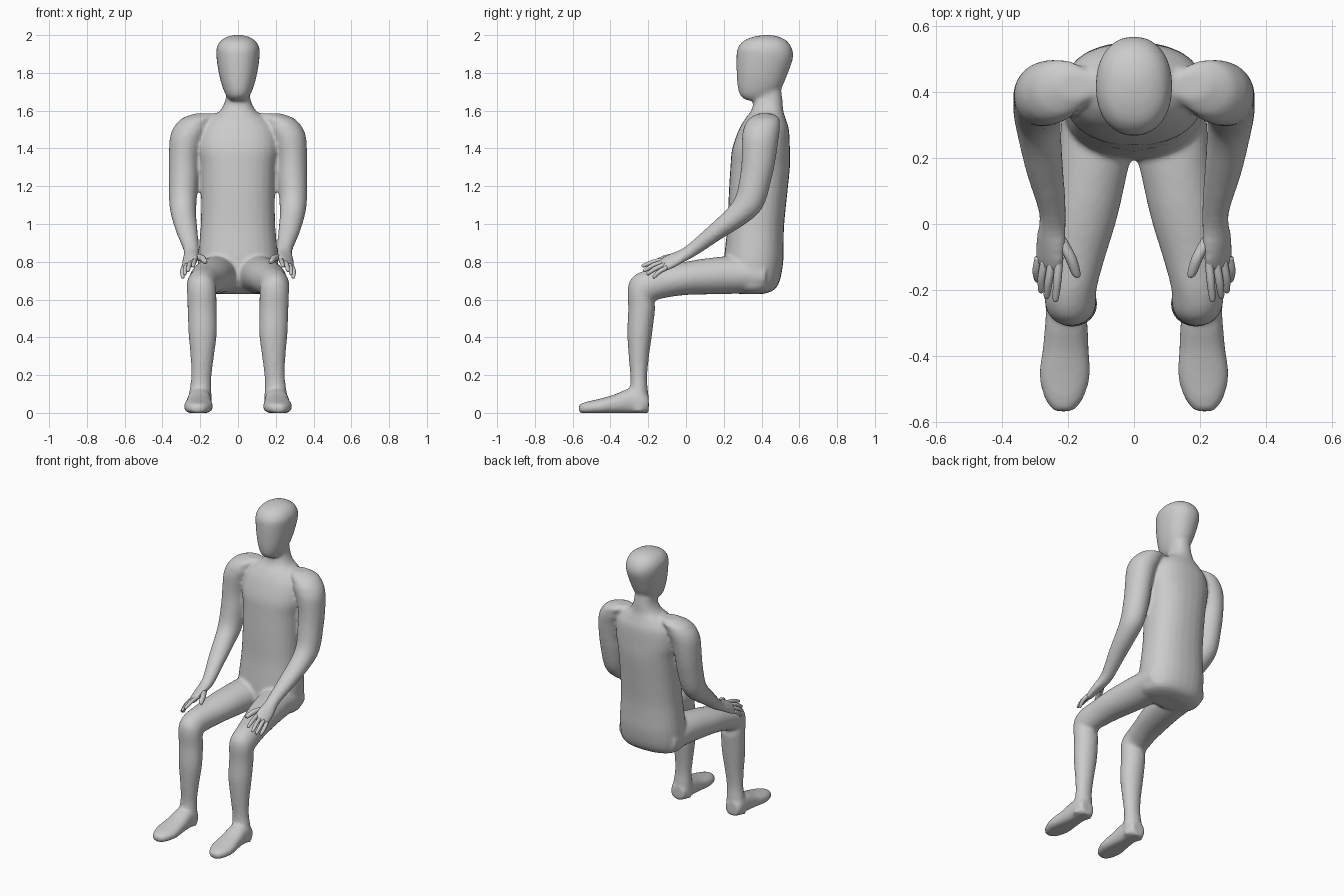
import bpy, bmesh, math
from mathutils import Vector


def spline(rows, steps):
    """Catmull-Rom through rows of section parameters."""
    out = []
    for i in range(len(rows) - 1):
        p0, p1 = rows[max(i - 1, 0)], rows[i]
        p2, p3 = rows[i + 1], rows[min(i + 2, len(rows) - 1)]
        for k in range(steps):
            t = k / steps
            out.append([0.5 * (2 * b + (c - a) * t + (2 * a - 5 * b + 4 * c - d) * t * t
                               + (3 * b - a - 3 * c + d) * t ** 3)
                        for a, b, c, d in zip(p0, p1, p2, p3)])
    out.append(list(rows[-1]))
    return out


def loft(bm, rows, side=1, power=2.0, sides=28, steps=4):
    """Closed tube; row = x, y, z, radius across, radius deep, pitch, roll."""
    rings = []
    for x, y, z, ru, rv, pitch, roll in spline(rows, steps):
        p, r = math.radians(pitch), math.radians(roll)
        u0, v0 = Vector((1, 0, 0)), Vector((0, math.cos(p), math.sin(p)))
        u = u0 * math.cos(r) + v0 * math.sin(r)
        v = v0 * math.cos(r) - u0 * math.sin(r)
        ring = []
        for k in range(sides):
            a = 2 * math.pi * k / sides
            c, s = math.cos(a), math.sin(a)
            co = (Vector((x, y, z))
                  + u * ru * math.copysign(abs(c) ** (2 / power), c)
                  + v * rv * math.copysign(abs(s) ** (2 / power), s))
            ring.append(bm.verts.new((co.x * side, co.y, max(co.z, 0.0))))
        rings.append(ring)
    for a, b in zip(rings, rings[1:]):
        for k in range(sides):
            n = (k + 1) % sides
            bm.faces.new((a[k], a[n], b[n], b[k]))
    bm.faces.new(rings[0])
    bm.faces.new(rings[-1])


def upright(profile):
    """z, front y, back y, half width -> horizontal sections."""
    return [(0, (f + b) / 2, z, w, (b - f) / 2, 0, 0) for z, f, b, w in profile]


def finish(bm, name):
    bmesh.ops.recalc_face_normals(bm, faces=bm.faces)
    mesh = bpy.data.meshes.new(name)
    bm.to_mesh(mesh)
    bm.free()
    for p in mesh.polygons:
        p.use_smooth = True
    ob = bpy.data.objects.new(name, mesh)
    bpy.context.collection.objects.link(ob)
    return ob


torso = upright([
    (.63, .28, .41, .13), (.65, .24, .465, .19), (.70, .20, .497, .212),
    (.80, .20, .515, .213), (.90, .21, .517, .205), (1.0, .22, .52, .197),
    (1.15, .226, .535, .195), (1.3, .235, .55, .20), (1.4, .245, .55, .215),
    (1.5, .28, .545, .20), (1.56, .315, .527, .15), (1.60, .345, .515, .095),
    (1.66, .36, .51, .066), (1.74, .37, .50, .06)])
head = upright([
    (1.655, .32, .40, .04), (1.68, .287, .47, .063), (1.73, .273, .51, .084),
    (1.80, .268, .54, .102), (1.88, .267, .567, .114), (1.93, .273, .561, .114),
    (1.97, .305, .533, .092), (1.992, .36, .49, .055), (2.0, .41, .45, .02)])
arm = [
    (.17, .42, 1.585, .06, .04, 0, 0), (.21, .415, 1.56, .085, .08, 0, 0),
    (.24, .405, 1.53, .087, .092, 0, 0), (.252, .40, 1.50, .095, .097, 0, 0),
    (.272, .393, 1.45, .09, .097, 0, 0), (.286, .385, 1.35, .08, .09, -4, 0),
    (.288, .37, 1.25, .078, .084, -10, 0), (.292, .335, 1.12, .073, .078, -28, 0),
    (.287, .27, 1.045, .066, .063, -45, 0), (.27, .16, .96, .057, .048, -52, 0),
    (.249, .05, .875, .043, .038, -50, 5), (.247, 0, .842, .042, .034, -48, 20),
    (.252, -.05, .818, .05, .028, -55, 35), (.256, -.10, .793, .054, .022, -60, 40),
    (.26, -.135, .775, .048, .014, -60, 40)]
leg = [
    (.115, .42, .725, .10, .085, -90, 0), (.115, .25, .73, .11, .10, -90, 0),
    (.137, .10, .722, .105, .095, -90, 0), (.156, 0, .712, .10, .088, -88, 0),
    (.175, -.10, .695, .088, .083, -82, 0), (.192, -.19, .675, .08, .085, -65, 0),
    (.192, -.235, .64, .078, .085, -40, 0), (.19, -.235, .55, .077, .072, -8, 0),
    (.187, -.245, .42, .075, .066, 0, 0), (.19, -.25, .28, .06, .052, 0, 0),
    (.195, -.25, .18, .054, .044, 0, 0), (.20, -.25, .10, .06, .05, 0, 0),
    (.205, -.25, .01, .066, .048, 0, 0)]
# foot: y, x, centre height, half width, half height
foot = [(x, y, z, w, h, -90, 0) for y, x, z, w, h in [
    (-.197, .205, .045, .045, .045), (-.23, .205, .055, .06, .065),
    (-.30, .205, .06, .064, .068), (-.38, .207, .045, .07, .052),
    (-.46, .21, .033, .077, .041), (-.53, .212, .025, .058, .033),
    (-.568, .214, .022, .028, .022)]]

# Body: limbs, trunk and head fused into one smooth skin
bm = bmesh.new()
loft(bm, torso, power=2.3)
loft(bm, head, power=2.2)
for side in (1, -1):
    loft(bm, arm, side)
    loft(bm, leg, side)
    loft(bm, foot, side, power=2.3)
body = finish(bm, "body")
fuse = body.modifiers.new("fuse", 'REMESH')
fuse.mode = 'VOXEL'
fuse.voxel_size = 0.01
fuse.use_smooth_shade = True
relax = body.modifiers.new("relax", 'SMOOTH')
relax.factor = 0.5
relax.iterations = 8

# Fingers and thumb: base, middle, tip
digits = [
    ((.226, -.10, .812), (.232, -.17, .80), (.238, -.235, .775)),
    ((.248, -.11, .80), (.258, -.17, .783), (.265, -.225, .75)),
    ((.270, -.11, .785), (.279, -.16, .765), (.281, -.208, .733)),
    ((.288, -.10, .77), (.295, -.14, .748), (.292, -.175, .715)),
    ((.225, -.04, .825), (.193, -.10, .82), (.172, -.16, .797))]
for side, label in ((1, "left"), (-1, "right")):
    bm = bmesh.new()
    for i, (a, b, c) in enumerate(digits):
        r = .018 if i == 4 else .0125
        end = Vector(c) + (Vector(b) - Vector(c)) * .15
        loft(bm, [(*a, r, r, -75, 0), (*b, r, r, -70, 0),
                  (*end, r * .75, r * .75, -60, 0), (*c, r * .25, r * .25, -60, 0)],
             side, sides=12)
    finish(bm, label + "_fingers")
